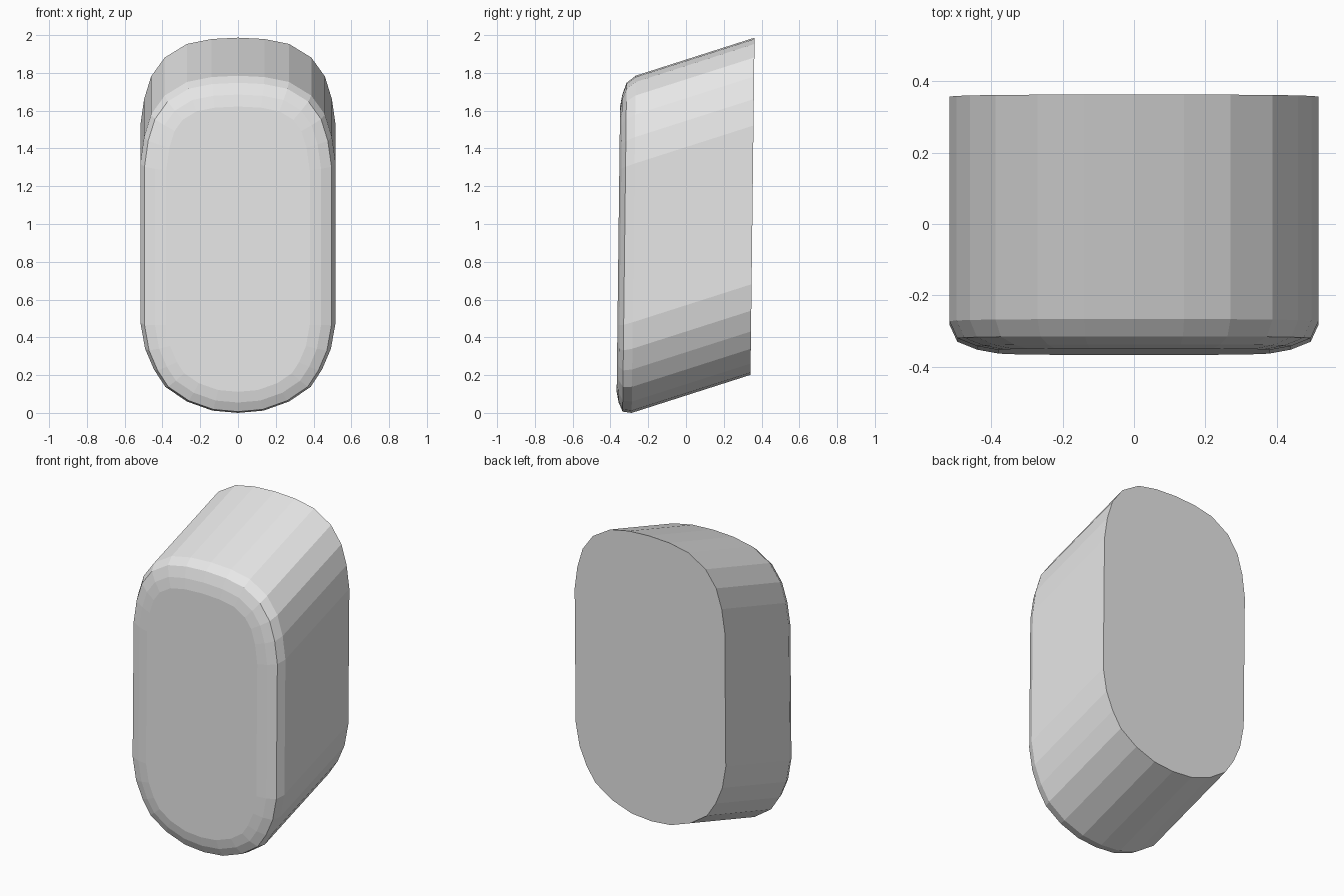
import bpy, bmesh
from mathutils import Vector

if "Cube" in bpy.data.objects:
    bpy.data.objects.remove(bpy.data.objects["Cube"])

SHEAR = 0.32   # rise of the body from front to back
LEAN = 0.012   # slight backward lean of front and back faces

# Right half of the outline at the front rim, from bottom to top
half = [(0, 0.005), (0.135, 0.017), (0.27, 0.065), (0.385, 0.143),
        (0.445, 0.235), (0.492, 0.345), (0.517, 0.485),
        (0.517, 1.325), (0.497, 1.465), (0.46, 1.585), (0.388, 1.685),
        (0.27, 1.757), (0.14, 1.783), (0, 1.79)]
outline = [Vector(p) for p in half + [(-x, z) for x, z in half[-2:0:-1]]]


def inset(points, d):
    """Move every side of a counter-clockwise outline inwards by d."""
    result = []
    for i, p in enumerate(points):
        a = (p - points[i - 1]).normalized()
        b = (points[(i + 1) % len(points)] - p).normalized()
        na, nb = Vector((-a.y, a.x)), Vector((-b.y, b.x))
        result.append(p + (na + nb) * d / (1 + na.dot(nb)))
    return result


# Rings from back to front: depth and inset; the last three round the front edge
rings = [(0.352, 0), (-0.277, 0), (-0.325, 0.022), (-0.347, 0.077), (-0.358, 0.137)]
bm = bmesh.new()
loops = []
for y, d in rings:
    loops.append([bm.verts.new((p.x, y + LEAN * (p.y - 0.9), p.y + SHEAR * (y + 0.277)))
                  for p in inset(outline, d)])
n = len(outline)
for r, s in zip(loops, loops[1:]):
    for i in range(n):
        j = (i + 1) % n
        bm.faces.new((r[i], r[j], s[j], s[i]))
bm.faces.new(loops[0])
bm.faces.new(loops[-1])
bmesh.ops.recalc_face_normals(bm, faces=bm.faces)

# Rest on the ground
low = min(v.co.z for v in bm.verts)
bmesh.ops.translate(bm, verts=bm.verts, vec=(0, 0, -low))

mesh = bpy.data.meshes.new("slanted_capsule_block")
bm.to_mesh(mesh)
bm.free()
grey = bpy.data.materials.new("light grey")
grey.diffuse_color = (0.8, 0.8, 0.8, 1)
grey.use_nodes = True
grey.node_tree.nodes["Principled BSDF"].inputs["Base Color"].default_value = grey.diffuse_color
mesh.materials.append(grey)
block = bpy.data.objects.new("slanted_capsule_block", mesh)
bpy.context.collection.objects.link(block)
